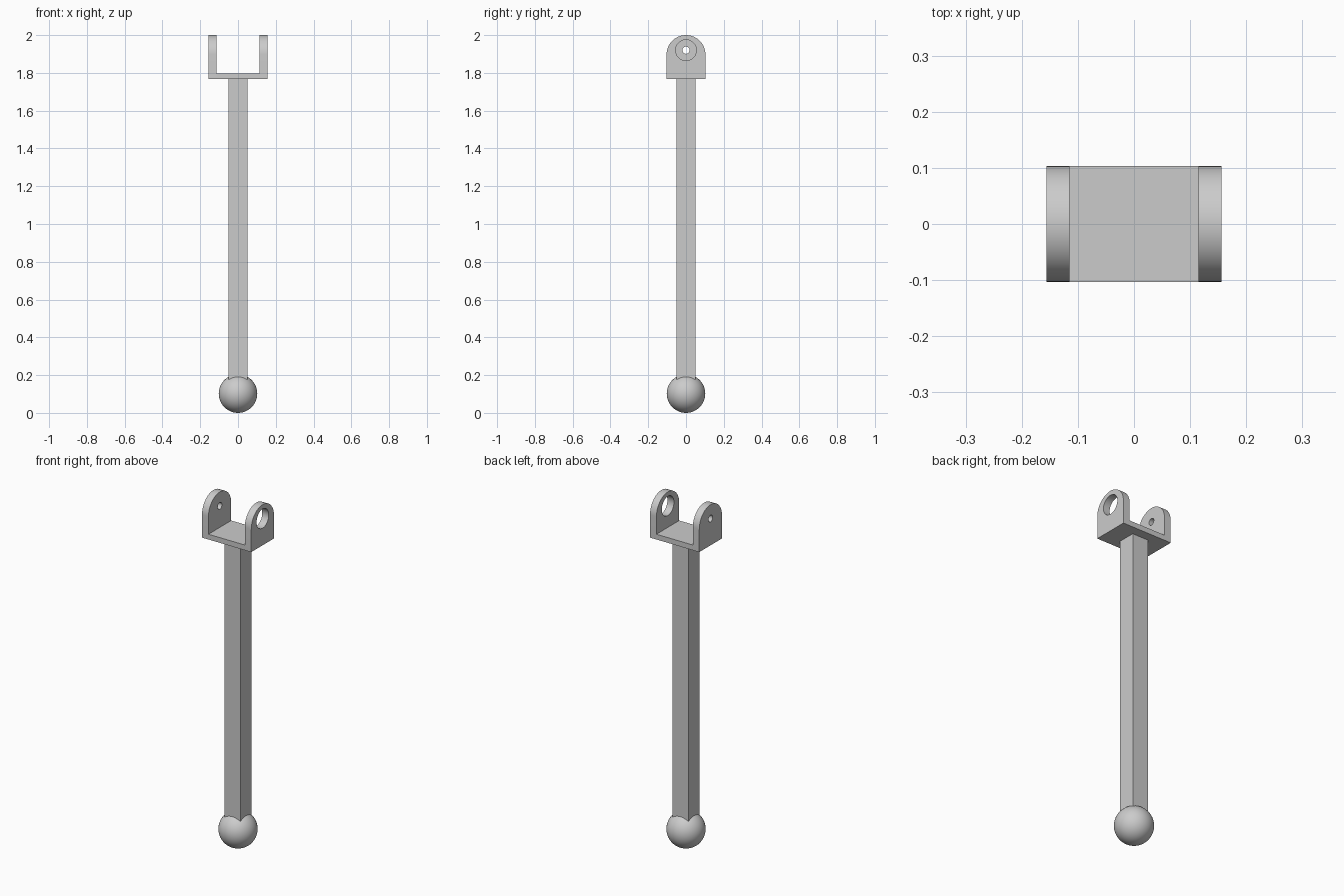
import bpy
import bmesh
from math import sin, cos, pi, radians

if "Cube" in bpy.data.objects:
    bpy.data.objects.remove(bpy.data.objects["Cube"], do_unlink=True)

# Main dimensions
HALF_X, INNER_X, HALF_Y = 0.156, 0.115, 0.103
BASE_Z, FLOOR_Z, TOP_Z = 1.767, 1.797, 2.0
HOLE_Z = 1.92
ROD = 0.05
BALL = 0.102

grey = bpy.data.materials.new("plain grey")
grey.use_nodes = True
colour = (0.6, 0.6, 0.6, 1)
grey.diffuse_color = colour
grey.node_tree.nodes["Principled BSDF"].inputs["Base Color"].default_value = colour


def finish(name, bm):
    bmesh.ops.recalc_face_normals(bm, faces=bm.faces)
    mesh = bpy.data.meshes.new(name)
    bm.to_mesh(mesh)
    bm.free()
    mesh.materials.append(grey)
    mesh.shade_smooth()
    mesh.set_sharp_from_angle(angle=radians(35))
    obj = bpy.data.objects.new(name, mesh)
    bpy.context.collection.objects.link(obj)
    return obj


def box(name, half_x, half_y, z0, z1):
    bm = bmesh.new()
    bmesh.ops.create_cube(bm, size=1)
    bmesh.ops.scale(bm, vec=(2 * half_x, 2 * half_y, z1 - z0), verts=bm.verts)
    bmesh.ops.translate(bm, vec=(0, 0, (z0 + z1) / 2), verts=bm.verts)
    return finish(name, bm)


def arc(radius, z, end, steps):
    return [(radius * cos(end * i / steps), z + radius * sin(end * i / steps))
            for i in range(steps + 1)]


def lug(name, x0, x1, hole_radius):
    """Round-topped plate with a pin hole, extruded along x."""
    outline = arc(HALF_Y, TOP_Z - HALF_Y, pi, 32) + [(-HALF_Y, BASE_Z), (HALF_Y, BASE_Z)]
    hole = arc(hole_radius, HOLE_Z, 2 * pi, 40)[:-1]
    bm = bmesh.new()
    for loop in (outline, hole):
        verts = [bm.verts.new((x0, y, z)) for y, z in loop]
        for i, v in enumerate(verts):
            bm.edges.new((verts[i - 1], v))
    bmesh.ops.triangle_fill(bm, edges=bm.edges[:], use_beauty=True, normal=(1, 0, 0))
    result = bmesh.ops.extrude_face_region(bm, geom=bm.faces[:], use_keep_orig=True)
    moved = [g for g in result["geom"] if isinstance(g, bmesh.types.BMVert)]
    bmesh.ops.translate(bm, vec=(x1 - x0, 0, 0), verts=moved)
    return finish(name, bm)


# Fork: floor plate, wide-holed left lug and narrow-holed right lug
box("fork_floor", INNER_X, HALF_Y, BASE_Z, FLOOR_Z)
lug("left_lug", INNER_X, HALF_X, 0.055)
lug("right_lug", -HALF_X, -INNER_X, 0.019)

# Square rod, sunk into the ball
box("rod", ROD, ROD, BALL, BASE_Z)

# Ball end
bm = bmesh.new()
bmesh.ops.create_uvsphere(bm, u_segments=48, v_segments=24, radius=BALL)
bmesh.ops.translate(bm, vec=(0, 0, BALL), verts=bm.verts)
finish("ball", bm)
